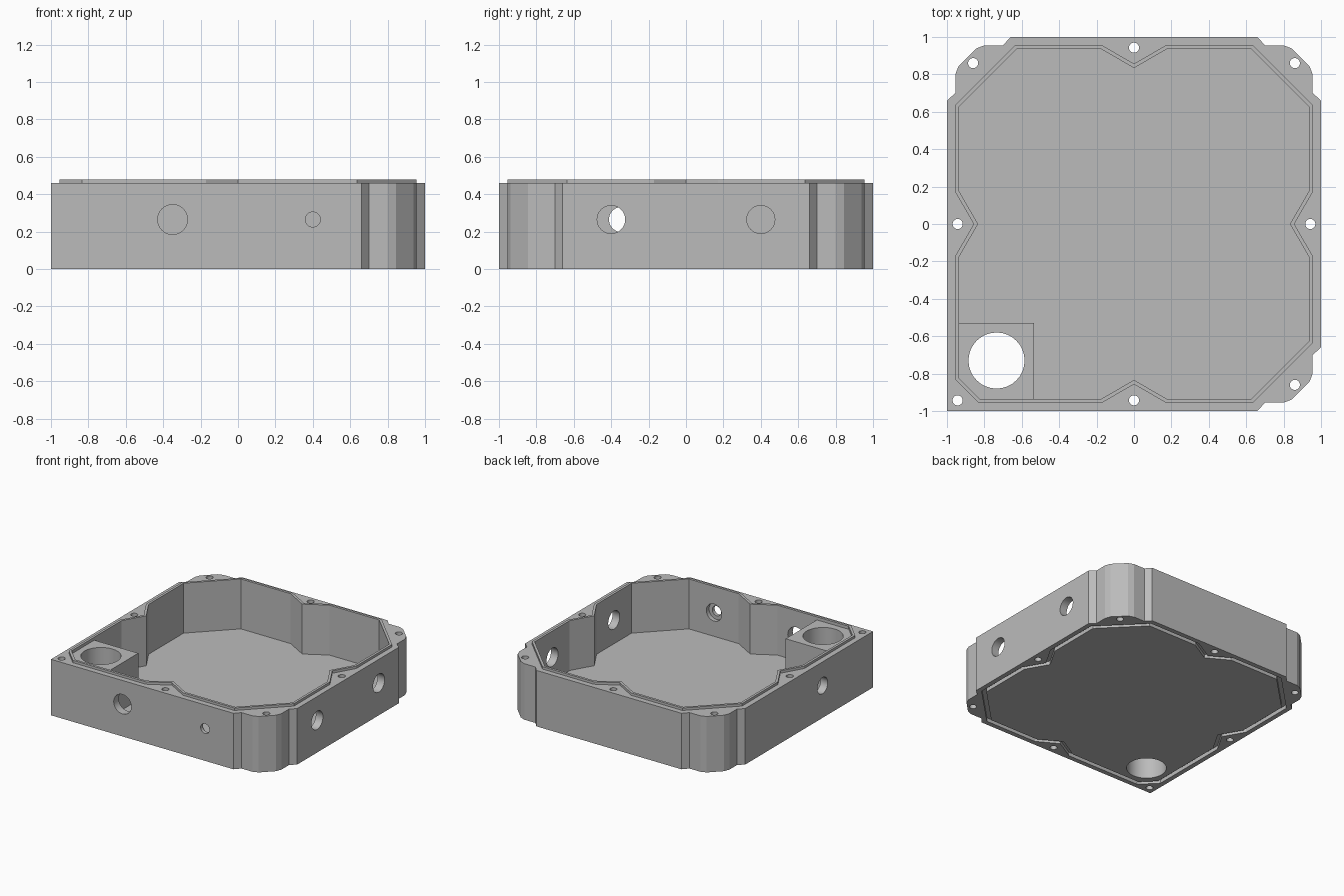
import bpy, bmesh, math
from mathutils import Vector, Matrix

old = bpy.data.objects.get("Cube")
if old:
    bpy.data.objects.remove(old, do_unlink=True)

grey = bpy.data.materials.new("plain_grey")
grey.use_nodes = True
colour = (0.5, 0.5, 0.5, 1)
grey.diffuse_color = colour
grey.node_tree.nodes["Principled BSDF"].inputs["Base Color"].default_value = colour


def make_object(name, bm):
    bmesh.ops.recalc_face_normals(bm, faces=bm.faces)
    mesh = bpy.data.meshes.new(name)
    bm.to_mesh(mesh)
    bm.free()
    mesh.materials.append(grey)
    obj = bpy.data.objects.new(name, mesh)
    bpy.context.collection.objects.link(obj)
    return obj


def prism(name, outline, z0, z1):
    bm = bmesh.new()
    face = bm.faces.new([bm.verts.new((x, y, z0)) for x, y in outline])
    result = bmesh.ops.extrude_face_region(bm, geom=[face], use_keep_orig=True)
    moved = [v for v in result["geom"] if isinstance(v, bmesh.types.BMVert)]
    bmesh.ops.translate(bm, verts=moved, vec=(0, 0, z1 - z0))
    return make_object(name, bm)


def ring(name, outer, inner, z0, z1):
    bm = bmesh.new()
    loops = [[bm.verts.new((x, y, z)) for x, y in line]
             for line, z in ((outer, z0), (inner, z0), (inner, z1), (outer, z1))]
    n = len(outer)
    for k in range(4):
        a, b = loops[k], loops[(k + 1) % 4]
        for i in range(n):
            j = (i + 1) % n
            bm.faces.new((a[i], a[j], b[j], b[i]))
    return make_object(name, bm)


def cylinder(name, centre, radius, depth, axis="Z"):
    bm = bmesh.new()
    turn = {"X": Matrix.Rotation(math.pi / 2, 4, "Y"),
            "Y": Matrix.Rotation(math.pi / 2, 4, "X"), "Z": Matrix()}[axis]
    bmesh.ops.create_cone(bm, cap_ends=True, segments=32, radius1=radius, radius2=radius,
                          depth=depth, matrix=Matrix.Translation(centre) @ turn)
    return make_object(name, bm)


def combine(target, tool, operation):
    mod = target.modifiers.new("combine", "BOOLEAN")
    mod.operation, mod.solver, mod.object = operation, "EXACT", tool
    bpy.context.view_layer.update()
    deps = bpy.context.evaluated_depsgraph_get()
    mesh = bpy.data.meshes.new_from_object(target.evaluated_get(deps))
    target.modifiers.clear()
    target.data = mesh
    bpy.data.objects.remove(tool, do_unlink=True)


def quarter_turns(points, k):
    for _ in range(k):
        points = [(-y, x) for x, y in points]
    return points


def inset(outline, d):
    # Move each side of a counterclockwise outline inward by d
    pts = [Vector(p) for p in outline]
    out = []
    for i, p in enumerate(pts):
        a = (p - pts[i - 1]).normalized()
        b = (pts[(i + 1) % len(pts)] - p).normalized()
        na, nb = Vector((-a.y, a.x)), Vector((-b.y, b.x))
        out.append(tuple(p + (na + nb) * d / (1 + na.dot(nb))))
    return out


# Outlines: three stepped corners and one square corner, with a notch on every side
stepped = [(1, .66), (.955, .70), (.955, .80), (.938, .845),
           (.845, .938), (.80, .955), (.70, .955), (.66, 1)]
body_line, lip_line = [], []
for k in range(4):
    body_line += [(-1, -1)] if k == 2 else quarter_turns(stepped, k)
    c = .833 if k == 2 else .637
    lip_line += quarter_turns([(.955, -.17), (.857, 0), (.955, .17), (.955, c), (c, .955)], k)

# Body, raised lip and cavity
box = prism("enclosure_box", body_line, 0, .46)
combine(box, prism("lip", lip_line, .3, .48), "UNION")
combine(box, prism("cavity", inset(lip_line, .02), .07, .7), "DIFFERENCE")

# Square boss in the square corner, with a wide bore
boss_line = [(-.945, -.943), (-.535, -.943), (-.535, -.53), (-.945, -.53)]
combine(box, prism("boss", boss_line, .04, .455), "UNION")
combine(box, cylinder("boss_bore", (-.735, -.73, .2), .15, 1), "DIFFERENCE")

# Mating groove under the floor
combine(box, ring("groove", inset(lip_line, -.006), inset(lip_line, .028), -.1, .03), "DIFFERENCE")

# Screw holes
screws = [(.86, .86), (-.86, .86), (.86, -.86), (-.943, -.943),
          (0, .943), (0, -.943), (.943, 0), (-.943, 0)]
for x, y in screws:
    combine(box, cylinder("screw_hole", (x, y, .2), .027, 1), "DIFFERENCE")

# Cable ports through the walls, the small one counterbored inside
ports = [((-.35, -.96, .265), .08, .14, "Y"), ((.40, -.96, .265), .04, .14, "Y"),
         ((.40, -.93, .265), .07, .08, "Y"),
         ((.96, -.40, .265), .075, .14, "X"), ((.96, .40, .265), .075, .14, "X"),
         ((-.96, -.345, .265), .067, .14, "X")]
for centre, radius, depth, axis in ports:
    combine(box, cylinder("port", centre, radius, depth, axis), "DIFFERENCE")

bpy.context.view_layer.objects.active = box
box.select_set(True)
bpy.ops.object.shade_smooth_by_angle(angle=math.radians(14))
